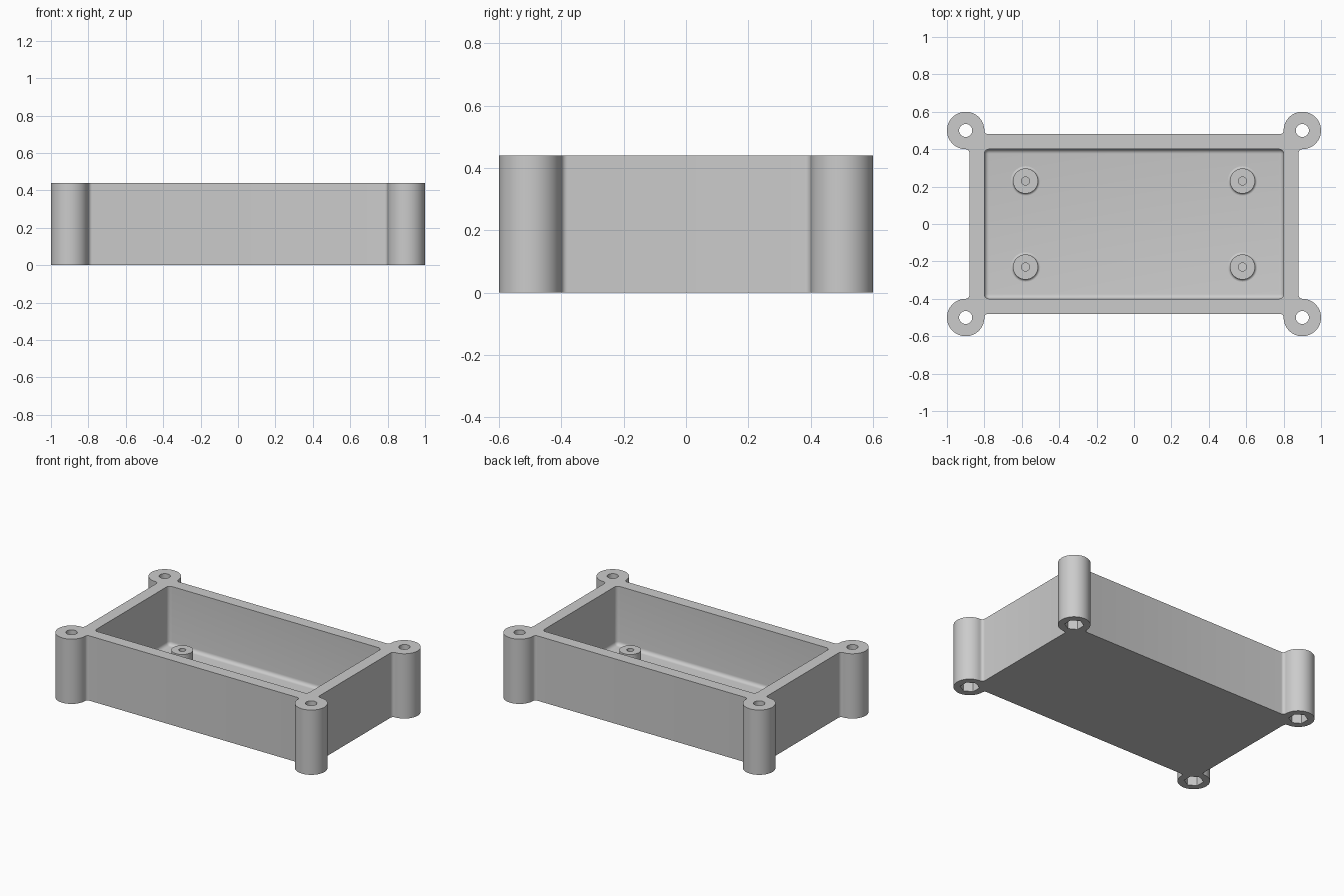
import bpy, bmesh
from math import sin, cos, pi, radians
from mathutils import Matrix, Vector

if "Cube" in bpy.data.objects:
    bpy.data.objects.remove(bpy.data.objects["Cube"], do_unlink=True)

HEIGHT, FLOOR = 0.44, 0.04
POST_X, POST_Y, POST_R, FILLET = 0.9, 0.5, 0.1, 0.02
CORNERS = [(sx, sy) for sx in (-1, 1) for sy in (-1, 1)]

grey = bpy.data.materials.new("plain grey")
grey.use_nodes = True
grey.diffuse_color = (0.6, 0.6, 0.6, 1)
grey.node_tree.nodes["Principled BSDF"].inputs["Base Color"].default_value = (0.6, 0.6, 0.6, 1)


def make_object(name, bm):
    bmesh.ops.recalc_face_normals(bm, faces=bm.faces)
    mesh = bpy.data.meshes.new(name)
    bm.to_mesh(mesh)
    bm.free()
    mesh.materials.append(grey)
    obj = bpy.data.objects.new(name, mesh)
    bpy.context.collection.objects.link(obj)
    return obj


def smooth(obj):
    bpy.ops.object.select_all(action="DESELECT")
    obj.select_set(True)
    bpy.context.view_layer.objects.active = obj
    bpy.ops.object.shade_smooth_by_angle(angle=radians(35))


def arc(cx, cy, r, start, end, steps):
    angles = [radians(start + (end - start) * i / steps) for i in range(steps + 1)]
    return [(cx + r * cos(a), cy + r * sin(a)) for a in angles]


def cylinder(bm, x, y, r, z0, z1, sides):
    bmesh.ops.create_cone(bm, cap_ends=True, segments=sides, radius1=r, radius2=r, depth=z1 - z0,
                          matrix=Matrix.Translation((x, y, (z0 + z1) / 2)))


def cut(obj, name, bm):
    """Subtract a temporary cutter from the object."""
    cutter = make_object(name, bm)
    cutter.hide_render = True
    mod = obj.modifiers.new(name, "BOOLEAN")
    mod.operation, mod.solver, mod.object = "DIFFERENCE", "EXACT", cutter
    bpy.ops.object.select_all(action="DESELECT")
    bpy.context.view_layer.objects.active = obj
    obj.select_set(True)
    bpy.ops.object.modifier_apply(modifier=name)
    bpy.data.objects.remove(cutter, do_unlink=True)


# Case outline: walls blended into round corner posts
reach = POST_R + FILLET
quarter = (arc(POST_X, POST_Y - reach, FILLET, 180, 90, 6)
           + arc(POST_X, POST_Y, POST_R, -90, 180, 48)[1:]
           + arc(POST_X - reach, POST_Y, FILLET, 0, -90, 6)[1:])
outline = []
for sx, sy in [(1, 1), (-1, 1), (-1, -1), (1, -1)]:
    points = [(sx * x, sy * y) for x, y in quarter]
    outline += points if sx * sy > 0 else points[::-1]

bm = bmesh.new()
base = bm.faces.new([bm.verts.new((x, y, 0)) for x, y in outline])
raised = bmesh.ops.extrude_face_region(bm, geom=[base], use_keep_orig=True)["geom"]
bmesh.ops.translate(bm, vec=(0, 0, HEIGHT), verts=[v for v in raised if isinstance(v, bmesh.types.BMVert)])
case = make_object("case", bm)

# Rounded cavity, open at the top
bm = bmesh.new()
bmesh.ops.create_cube(bm, size=1, matrix=Matrix.Translation((0, 0, FLOOR + 0.3))
                      @ Matrix.Diagonal((1.6, 0.8, 0.6, 1)))
bmesh.ops.bevel(bm, geom=bm.edges[:], offset=0.025, segments=6, profile=0.5, affect="EDGES")
cut(case, "cavity_cutter", bm)

# Screw holes through the posts
bm = bmesh.new()
for sx, sy in CORNERS:
    cylinder(bm, sx * POST_X, sy * POST_Y, 0.035, -0.1, HEIGHT + 0.1, 32)
cut(case, "screw_hole_cutter", bm)

# Hexagonal nut pockets under the posts
bm = bmesh.new()
for sx, sy in CORNERS:
    cylinder(bm, sx * POST_X, sy * POST_Y, 0.06, -0.1, 0.08, 6)
cut(case, "nut_pocket_cutter", bm)
smooth(case)

# Hollow standoffs with a flared foot
foot = arc(0.079, FLOOR + 0.012, 0.012, 270, 180, 5)
profile = foot + [(0.067, 0.127), (0.022, 0.127), (0.022, FLOOR)]
for sx, sy in CORNERS:
    bm = bmesh.new()
    verts = [bm.verts.new((r, 0, z)) for r, z in profile]
    edges = [bm.edges.new(pair) for pair in zip(verts, verts[1:])]
    bmesh.ops.spin(bm, geom=verts + edges, cent=(0, 0, 0), axis=(0, 0, 1),
                   angle=2 * pi, steps=40, use_duplicate=False)
    bmesh.ops.remove_doubles(bm, verts=bm.verts, dist=0.0001)
    bmesh.ops.translate(bm, vec=Vector((sx * 0.58, sy * 0.23, 0)), verts=bm.verts)
    side = ("back" if sy > 0 else "front") + ("_left" if sx > 0 else "_right")
    smooth(make_object("standoff_" + side, bm))
